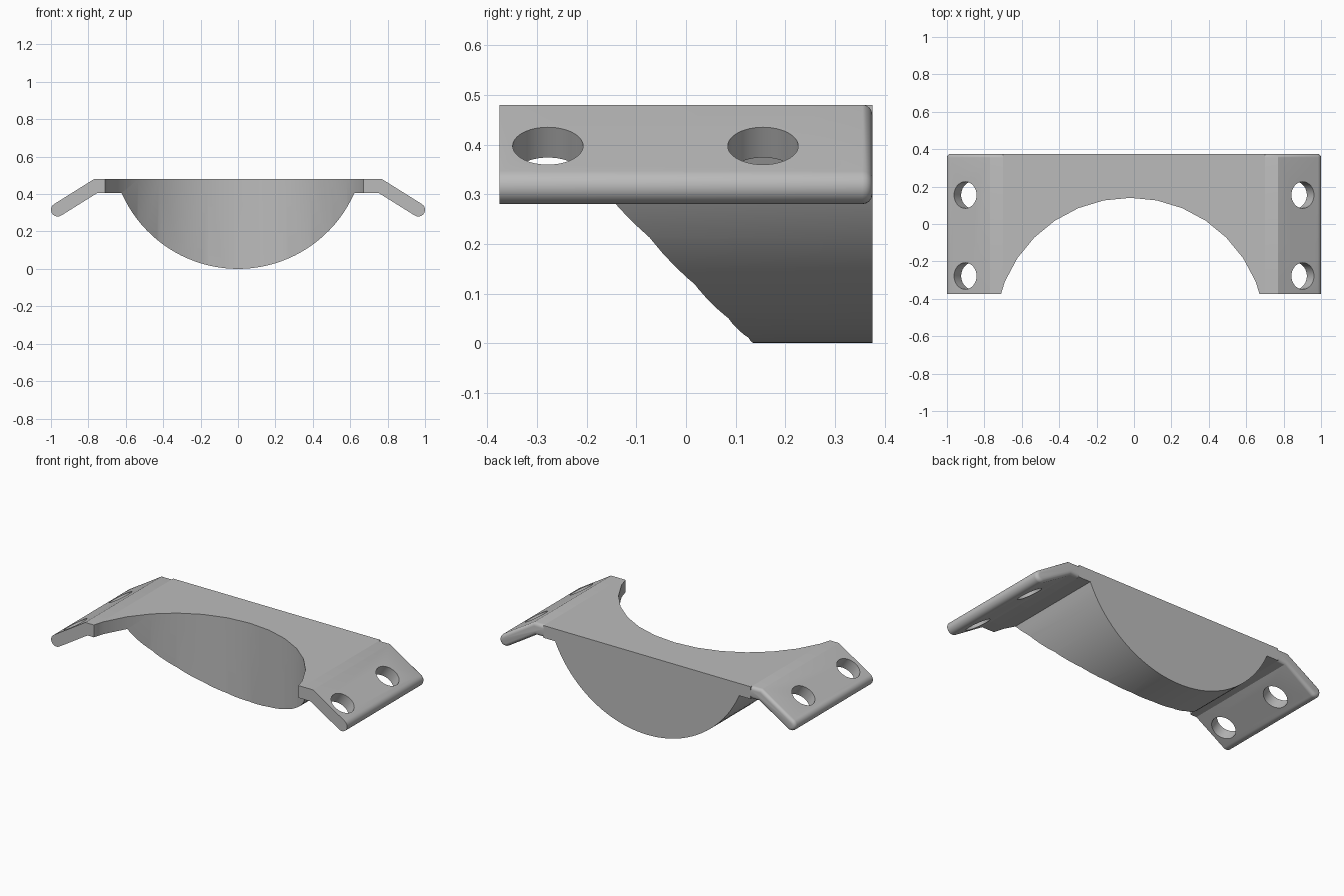
import bpy, bmesh
from math import sin, cos, asin, pi, radians, atan
from mathutils import Matrix

if "Cube" in bpy.data.objects:
    bpy.data.objects.remove(bpy.data.objects["Cube"])

# Main dimensions
TOP, UNDER, DEPTH = 0.48, 0.405, 0.375
JOIN = 0.70                 # where the flanges meet the middle
BELLY_R = 0.68              # rounded underside
TIP_X, TIP_Z, TIP_R = 0.964, 0.316, 0.036
TILT = atan(0.625)          # flange slope

grey = bpy.data.materials.new("plain grey")
grey.use_nodes = True
grey.diffuse_color = (0.5, 0.5, 0.5, 1)
grey.node_tree.nodes["Principled BSDF"].inputs["Base Color"].default_value = (0.5, 0.5, 0.5, 1)


def add_object(name, bm):
    bmesh.ops.recalc_face_normals(bm, faces=bm.faces)
    mesh = bpy.data.meshes.new(name)
    bm.to_mesh(mesh)
    bm.free()
    mesh.materials.append(grey)
    obj = bpy.data.objects.new(name, mesh)
    bpy.context.collection.objects.link(obj)
    return obj


def prism(profile):
    """Extrude an x-z outline from front to back."""
    bm = bmesh.new()
    face = bm.faces.new([bm.verts.new((x, -DEPTH, z)) for x, z in profile])
    geom = bmesh.ops.extrude_face_region(bm, geom=[face])["geom"]
    verts = [g for g in geom if isinstance(g, bmesh.types.BMVert)]
    bmesh.ops.translate(bm, verts=verts, vec=(0, 2 * DEPTH, 0))
    return bm


def cylinder(name, radius, height, sides, matrix):
    bm = bmesh.new()
    bmesh.ops.create_cone(bm, cap_ends=True, segments=sides, radius1=radius,
                          radius2=radius, depth=height, matrix=matrix)
    obj = add_object(name, bm)
    obj.hide_render = True
    return obj


def cut(obj, cutter):
    mod = obj.modifiers.new(cutter.name, "BOOLEAN")
    mod.operation, mod.solver, mod.object = "DIFFERENCE", "EXACT", cutter


def finish(obj):
    bpy.ops.object.select_all(action="DESELECT")
    obj.select_set(True)
    bpy.context.view_layer.objects.active = obj
    for mod in list(obj.modifiers):
        bpy.ops.object.modifier_apply(modifier=mod.name)
    bpy.ops.object.shade_smooth_by_angle(angle=radians(30))


# Cutters: upright scoop in the front and two holes through the flange
scoop = cylinder("scoop_cutter", 0.726, 2, 32, Matrix.Translation((-0.02, -0.586, 0.3)))
holes = [cylinder("hole_cutter", 0.071, 0.4, 48,
                  Matrix.Translation((0.902, y, 0.397)) @ Matrix.Rotation(TILT, 4, "Y"))
         for y in (-0.278, 0.155)]

# Middle: flat plate with a solid rounded belly beneath it
half = asin((BELLY_R ** 2 - (BELLY_R - UNDER) ** 2) ** 0.5 / BELLY_R)
steps = 40
belly = [(BELLY_R * sin(a), BELLY_R * (1 - cos(a)))
         for a in (half - 2 * half * i / steps for i in range(steps + 1))]
outline = [(-JOIN, UNDER), (-JOIN, TOP), (JOIN, TOP), (JOIN, UNDER)] + belly
middle = add_object("middle_body", prism(outline))
cut(middle, scoop)
finish(middle)

# Flanges: sloping down with a rounded tip, softened along the back
tip = [(TIP_X + TIP_R * cos(a), TIP_Z + TIP_R * sin(a))
       for a in (pi / 2 - TILT - pi * i / 12 for i in range(13))]
slope = 0.625
fold_top = tip[0][0] - (TOP - tip[0][1]) / slope
fold_under = tip[-1][0] - (UNDER - tip[-1][1]) / slope
bm = prism([(JOIN, UNDER), (JOIN, TOP), (fold_top, TOP)] + tip + [(fold_under, UNDER)])
back = [e for e in bm.edges
        if all(v.co.y > DEPTH - 0.001 for v in e.verts)
        and any(v.co.x > JOIN + 0.001 for v in e.verts)]
bmesh.ops.bevel(bm, geom=back, offset=0.02, segments=4, profile=0.5, affect="EDGES")
flanges = add_object("side_flanges", bm)
for hole in holes:
    cut(flanges, hole)
mirror = flanges.modifiers.new("mirror", "MIRROR")
mirror.use_mirror_merge = False
cut(flanges, scoop)
finish(flanges)

for cutter in [scoop] + holes:
    bpy.data.objects.remove(cutter)
